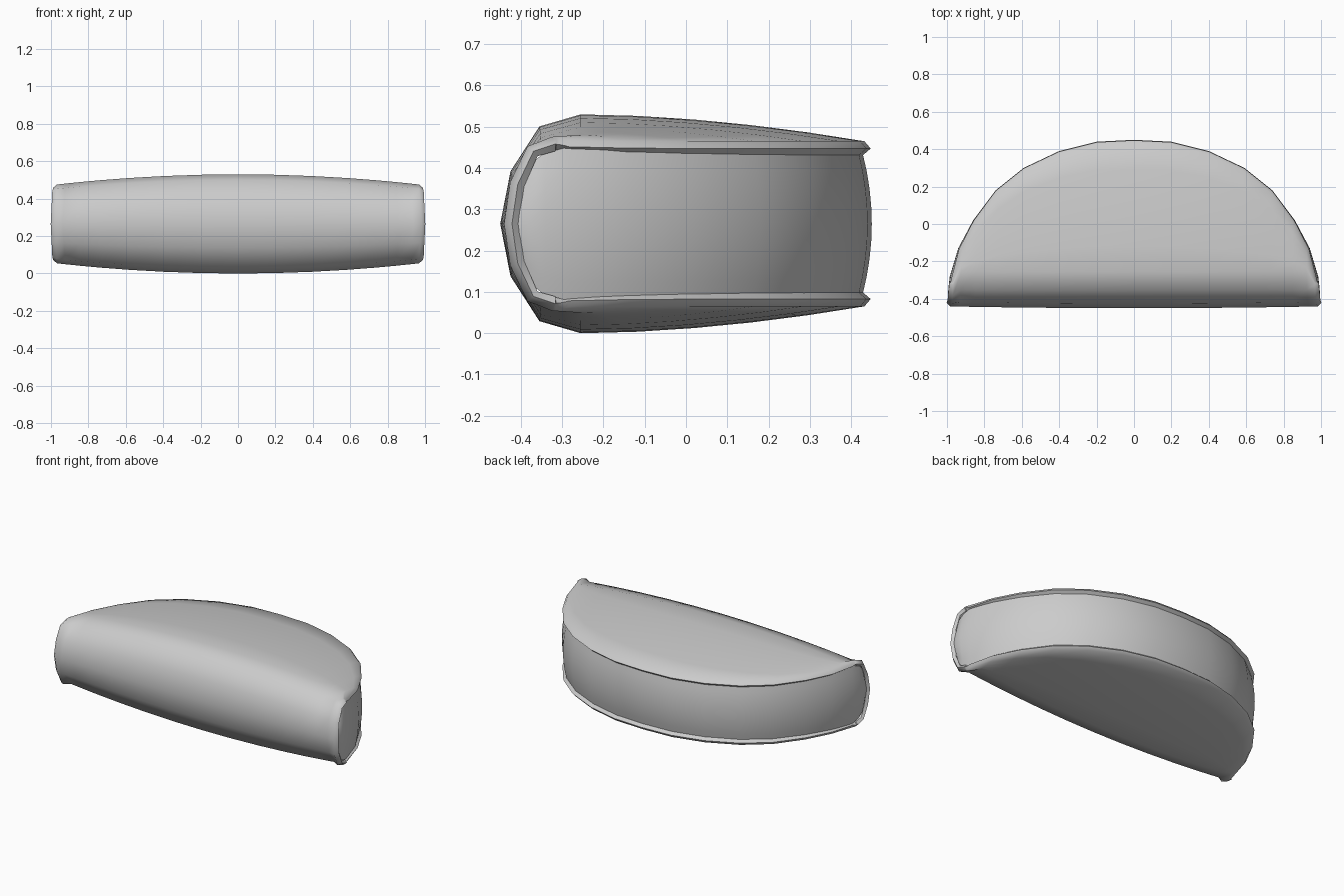
import bpy, bmesh
from mathutils import Vector

if "Cube" in bpy.data.objects:
    bpy.data.objects.remove(bpy.data.objects["Cube"])

MID = 0.265      # height of the fold line
RIM = 0.018      # half thickness of the rim

# half of the rim outline seen from above (x, y), mirrored to the other side
half = [(0, .45), (.2, .44), (.4, .39), (.59, .30), (.74, .18),
        (.86, .02), (.94, -.13), (.985, -.28)]
# outline of the filling where it runs down into the folded end (x, y, half height)
ends = [(.992, -.34, .165), (.995, -.38, .135), (.985, -.412, .07)]


def mirrored(pts):
    return [(-p[0], *p[1:]) for p in reversed(pts[1:])] + pts


def outward(x, y):
    return Vector((x, (y + .5) * 1.1, 0)).normalized()


def grid(bm, rows, flip=False):
    vs = [[bm.verts.new(p) for p in row] for row in rows]
    for a, b in zip(vs, vs[1:]):
        for j in range(len(a) - 1):
            f = [a[j], b[j], b[j + 1], a[j + 1]]
            bm.faces.new(f[::-1] if flip else f)
    return vs


def finish(bm, name):
    me = bpy.data.meshes.new(name)
    bm.to_mesh(me)
    bm.free()
    ob = bpy.data.objects.new(name, me)
    bpy.context.collection.objects.link(ob)
    bpy.ops.object.select_all(action='DESELECT')
    ob.select_set(True)
    bpy.context.view_layer.objects.active = ob
    bpy.ops.object.shade_smooth_by_angle(angle=0.9)


def section(x, y):
    """U-shaped slice of the folded shell whose rim tip is at (x, y)."""
    o = outward(x, y)
    x, y = x - o.x * RIM, y - o.y * RIM
    h = .265 - .058 * x * x
    zr = .2
    fold = -.45 + .01 * x * x
    bend = min(-.255, y - .04)
    prof = [(fold + (bend - fold) * a, h * b)
            for a, b in ((0, 0), (.128, .48), (.487, .89), (1, 1))]
    for f in (.2, .4, .6, .8, 1):
        prof.append((bend + (y - bend) * f, zr + (h - zr) * (1 - f ** 1.8)))
    full = [(py, -pz) for py, pz in reversed(prof[1:])] + prof
    return [Vector((x * (1 + .015 * (1 - abs(pz) / h)), py, MID + pz)) for py, pz in full]


# folded shell: outer skin
bm = bmesh.new()
vs = grid(bm, [section(x, y) for x, y in mirrored(half)])
bm.normal_update()

# pointed rim all the way round the open edge
loop = (vs[0][:-1] + [r[-1] for r in vs[:-1]] + vs[-1][:0:-1]
        + [r[0] for r in vs[:0:-1]])
tip, inner = [], []
for v in loop:
    o, d = outward(v.co.x, v.co.y), -v.normal * RIM
    tip.append(bm.verts.new(v.co + d + o * RIM))
    inner.append(bm.verts.new(v.co + d * 2))
for a, b in ((loop, tip), (tip, inner)):
    for k in range(len(a)):
        n = (k + 1) % len(a)
        bm.faces.new((a[k], a[n], b[n], b[k]))
finish(bm, "folded_shell")

# bulging filling between the two flaps
outline = [(x, y, .18 - .035 * max(0, y)) for x, y in half] + ends
rows = []
for x, y, hz in mirrored(outline):
    o = outward(x, y)
    rows.append([Vector((x, y, MID + s * (hz + .006))) - o * .022 * s * s
                 for s in (-1, -.75, -.5, -.25, 0, .25, .5, .75, 1)])
bm = bmesh.new()
grid(bm, rows, flip=True)
finish(bm, "filling")
